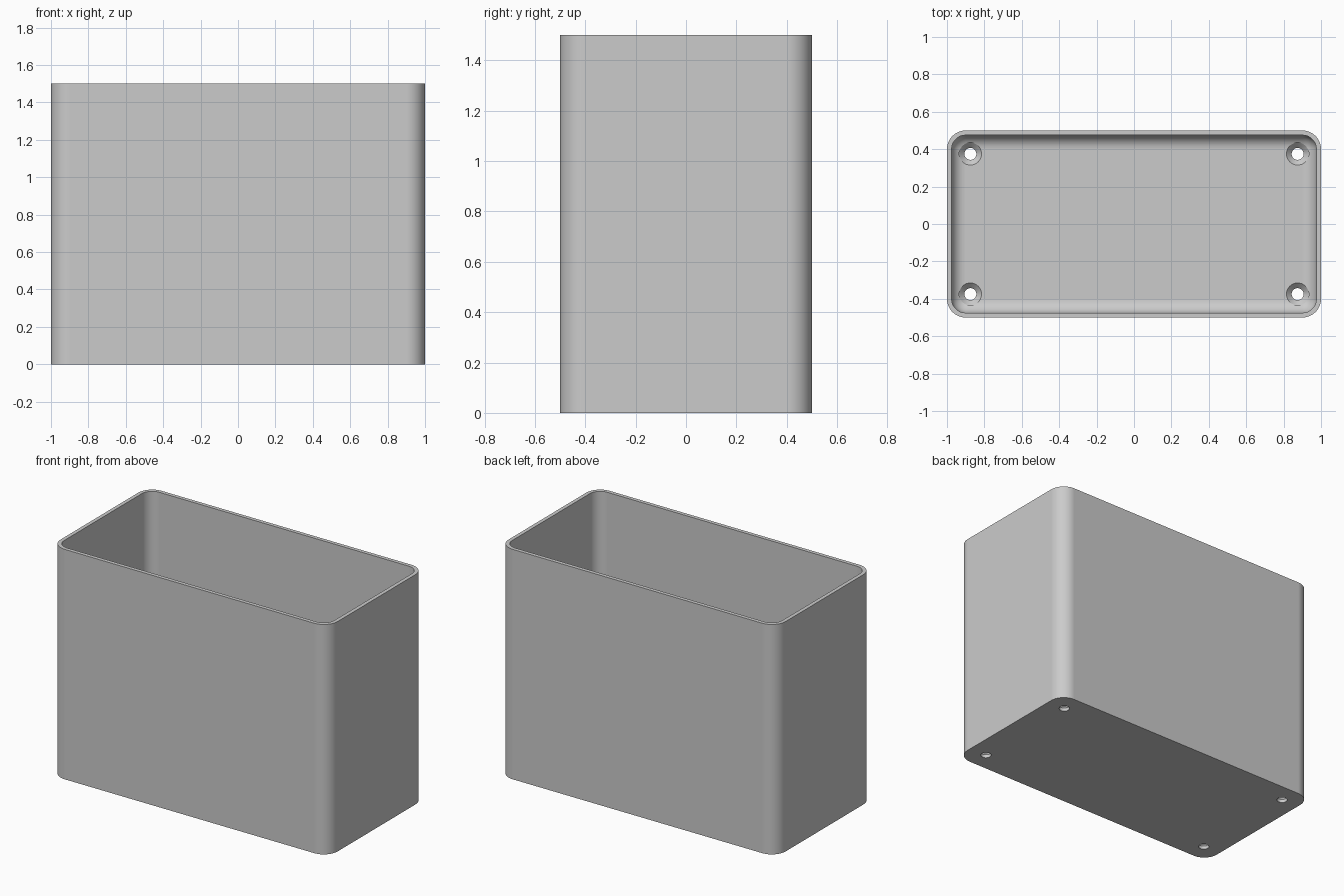
import bpy, bmesh
from math import sin, cos, pi

HALF_X, HALF_Y, HEIGHT = 1.0, 0.5, 1.5
RADIUS, WALL, FLOOR = 0.1, 0.025, 0.05
SEG = 12

cube = bpy.data.objects.get("Cube")
if cube:
    bpy.data.objects.remove(cube)

grey = bpy.data.materials.new("plain_grey")
grey.use_nodes = True
grey.diffuse_color = (0.6, 0.6, 0.6, 1)
grey.node_tree.nodes["Principled BSDF"].inputs["Base Color"].default_value = grey.diffuse_color


def rounded_ring(inset, z):
    """Rounded rectangle, moved inward from the outer outline."""
    r = max(RADIUS - inset, 0)
    cx, cy = HALF_X - RADIUS, HALF_Y - RADIUS
    points = []
    for corner, (sx, sy) in enumerate([(1, 1), (-1, 1), (-1, -1), (1, -1)]):
        for i in range(SEG + 1):
            a = (corner + i / SEG) * pi / 2
            points.append((sx * cx + r * cos(a), sy * cy + r * sin(a), z))
    return points


def circle_ring(r, z, x, y, n=40):
    return [(x + r * cos(2 * pi * i / n), y + r * sin(2 * pi * i / n), z) for i in range(n)]


def loft(name, rings):
    """Skin a list of rings and close both ends."""
    bm = bmesh.new()
    loops = [[bm.verts.new(p) for p in ring] for ring in rings]
    n = len(loops[0])
    for a, b in zip(loops, loops[1:]):
        for i in range(n):
            j = (i + 1) % n
            bm.faces.new((a[i], a[j], b[j], b[i]))
    bm.faces.new(loops[0][::-1])
    bm.faces.new(loops[-1])
    bmesh.ops.remove_doubles(bm, verts=bm.verts, dist=1e-5)
    bmesh.ops.recalc_face_normals(bm, faces=bm.faces)
    mesh = bpy.data.meshes.new(name)
    bm.to_mesh(mesh)
    bm.free()
    mesh.materials.append(grey)
    obj = bpy.data.objects.new(name, mesh)
    bpy.context.collection.objects.link(obj)
    return obj


# Open box: outer wall, rim, inner wall, then a fillet down to the floor
fillet = RADIUS - WALL
rings = [rounded_ring(0, 0), rounded_ring(0, HEIGHT), rounded_ring(WALL, HEIGHT)]
for i in range(SEG + 1):
    a = i / SEG * pi / 2
    rings.append(rounded_ring(WALL + fillet * (1 - cos(a)), FLOOR + fillet * (1 - sin(a))))
box = loft("box_shell", rings)

# Countersunk screw holes in the floor corners
bpy.context.view_layer.objects.active = box
for sx in (-1, 1):
    for sy in (-1, 1):
        profile = [(0.032, -0.05), (0.032, FLOOR - 0.028), (0.06, FLOOR), (0.06, FLOOR + 0.1)]
        cutter = loft("screw_hole_cutter",
                      [circle_ring(r, z, sx * 0.875, sy * 0.375) for r, z in profile])
        cutter.hide_render = True
        cut = box.modifiers.new("screw_hole", "BOOLEAN")
        cut.operation = "DIFFERENCE"
        cut.solver = "EXACT"
        cut.object = cutter
        bpy.ops.object.modifier_apply(modifier=cut.name)
        bpy.data.objects.remove(cutter)

# Smooth rounded corners, crisp rim and hole edges
bpy.ops.object.select_all(action="DESELECT")
box.select_set(True)
bpy.ops.object.shade_smooth_by_angle(angle=pi / 6)
weighted = box.modifiers.new("weighted_normals", "WEIGHTED_NORMAL")
weighted.keep_sharp = True
